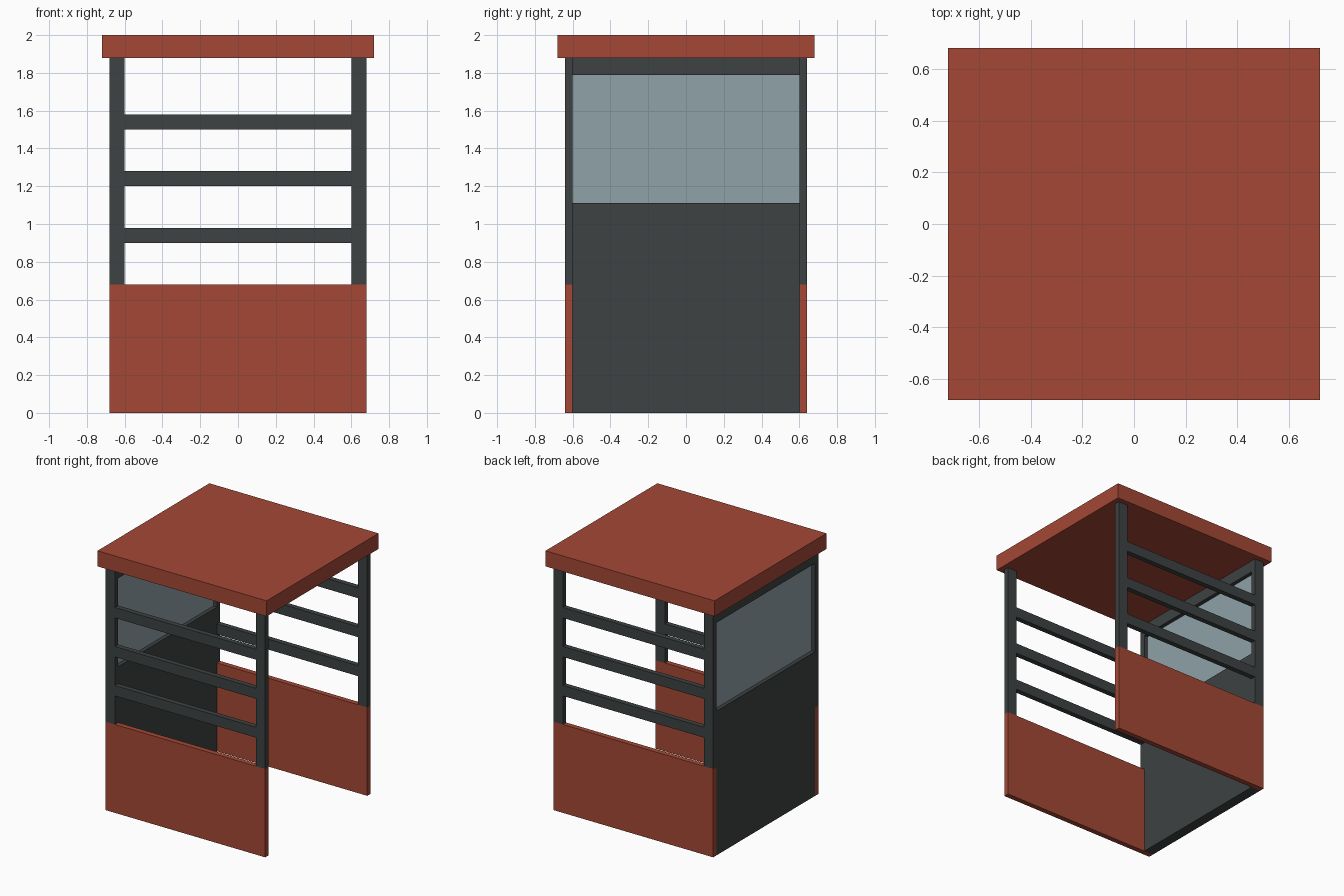
import bpy
import bmesh
from mathutils import Vector

if "Cube" in bpy.data.objects:
    bpy.data.objects.remove(bpy.data.objects["Cube"])


def material(name, rgb):
    mat = bpy.data.materials.new(name)
    mat.diffuse_color = (*rgb, 1.0)
    mat.use_nodes = True
    mat.node_tree.nodes["Principled BSDF"].inputs["Base Color"].default_value = mat.diffuse_color
    return mat


RED = material("brick red", (0.37, 0.064, 0.036))
DARK = material("dark grey", (0.048, 0.054, 0.054))
GLASS = material("pale glass", (0.275, 0.36, 0.385))


def box(name, x, y, z, mat):
    """Box from (min, max) ranges on each axis."""
    bm = bmesh.new()
    bmesh.ops.create_cube(bm, size=1)
    for v in bm.verts:
        v.co = Vector([r[0] if c < 0 else r[1] for c, r in zip(v.co, (x, y, z))])
    mesh = bpy.data.meshes.new(name)
    bm.to_mesh(mesh)
    bm.free()
    mesh.materials.append(mat)
    obj = bpy.data.objects.new(name, mesh)
    bpy.context.collection.objects.link(obj)
    return obj


W, D = 0.68, 0.64        # half width and half depth of the booth
POST, SKIN = 0.08, 0.04  # post width and side thickness
PANEL_TOP, EAVES = 0.68, 1.88

# Overhanging flat roof slab
box("roof", (-0.72, 0.72), (-0.68, 0.68), (EAVES, 2.0), RED)

# Matching front and back sides: low panel, two posts, three rails
for side, s in (("front", -1), ("back", 1)):
    y = sorted((s * D, s * (D - SKIN)))
    box(f"{side}_panel", (-W, W), y, (0, PANEL_TOP), RED)
    for end, e in (("left", -1), ("right", 1)):
        x = sorted((e * W, e * (W - POST)))
        box(f"{side}_{end}_post", x, y, (PANEL_TOP, EAVES), DARK)
    for i in range(3):
        z = 0.90 + 0.30 * i
        box(f"{side}_rail_{i + 1}", (POST - W, W - POST), y, (z, z + 0.08), DARK)

# Closed left wall with a recessed window; the right side stays open
wall_x, wall_y = (-W, POST - W), (SKIN - D, D - SKIN)
box("left_wall", wall_x, wall_y, (0, 1.11), DARK)
box("window_header", wall_x, wall_y, (1.79, EAVES), DARK)
box("window_pane", (-0.65, -0.63), wall_y, (1.11, 1.79), GLASS)
